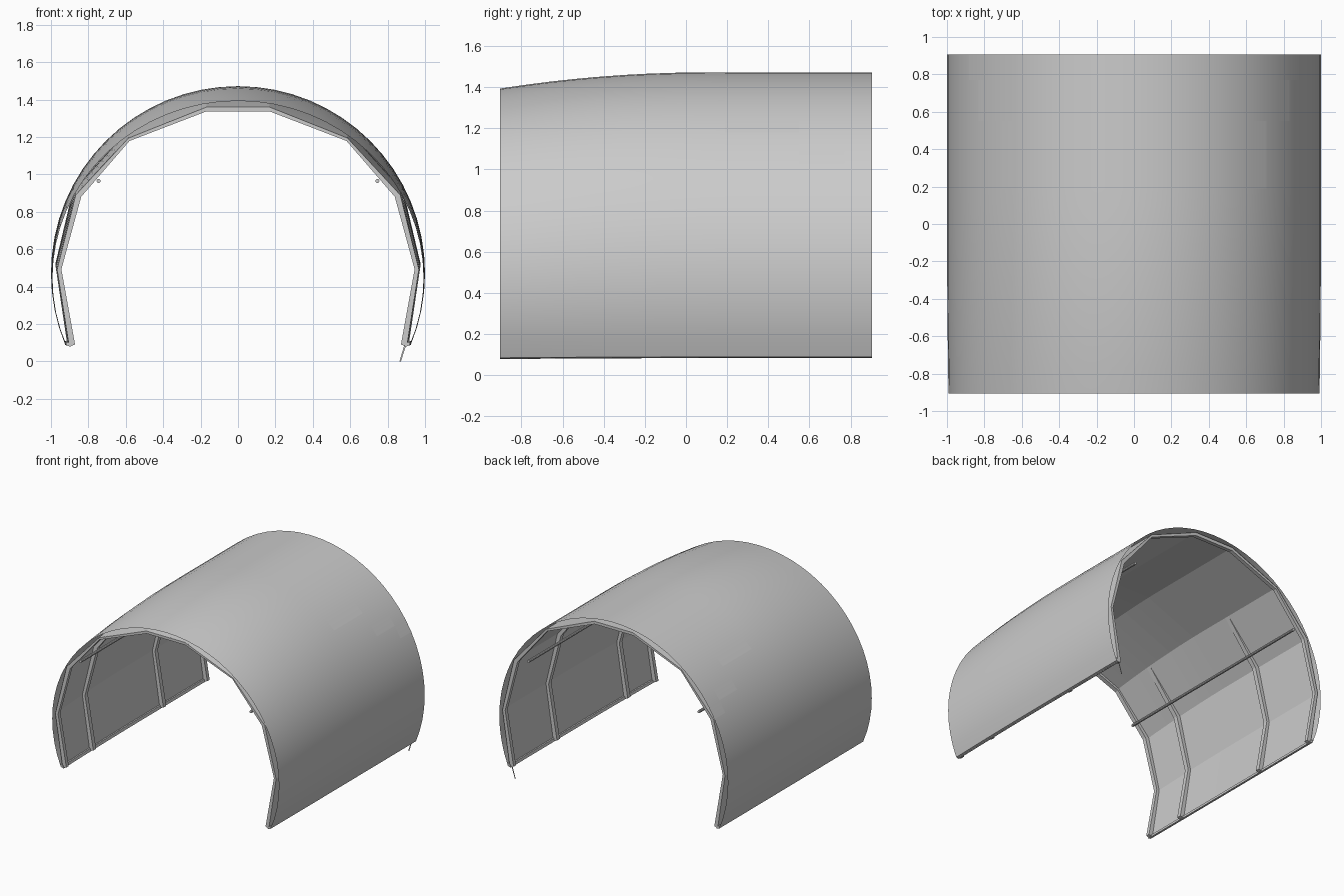
import bpy, bmesh, math

if "Cube" in bpy.data.objects:
    bpy.data.objects.remove(bpy.data.objects["Cube"])

ROWS = [-.905, -.77, -.66, -.55, -.44, -.3, -.18, -.04, .1, .19, .37, .55, .77, .905]
LINER = [(.91, .085), (.975, .52), (.875, .94), (.59, 1.262), (.17, 1.437)]
RIB = [(.878, .095), (.952, .52), (.845, .93), (.585, 1.245), (.17, 1.412)]


def mirror_profile(half):
    return half + [(-x, z) for x, z in reversed(half)]


def bend(x, y, z):
    # canopy droops and narrows slightly toward the front
    t = max(0.0, (.1 - y)) ** 2
    return (x * (1 - .008 * t), y, z * (1 - .053 * t))


def make(name, verts, faces, smooth=False, normals=True):
    me = bpy.data.meshes.new(name)
    me.from_pydata(verts, [], faces)
    if normals:
        bm = bmesh.new()
        bm.from_mesh(me)
        bmesh.ops.recalc_face_normals(bm, faces=bm.faces)
        bm.to_mesh(me)
        bm.free()
    ob = bpy.data.objects.new(name, me)
    bpy.context.collection.objects.link(ob)
    for p in me.polygons:
        p.use_smooth = smooth
    return ob


def sheet(name, profile, rows, closed=False, smooth=False, flip=False):
    n = len(profile)
    verts = [bend(x, y, z) for y in rows for x, z in profile]
    faces = []
    for r in range(len(rows) - 1):
        for i in range(n if closed else n - 1):
            j = (i + 1) % n
            f = (r * n + i, r * n + j, (r + 1) * n + j, (r + 1) * n + i)
            faces.append(f[::-1] if flip else f)
    if closed:
        faces += [tuple(range(n)), tuple(range(len(verts) - n, len(verts)))[::-1]]
    return make(name, verts, faces, smooth, normals=closed)


def arc(first, last, r=1.0):
    # 40 segments cover the full arch of 225 degrees
    a = [math.radians(-22.5 + 5.625 * i) for i in range(first, last + 1)]
    return [(r * math.cos(t), .472 + r * math.sin(t)) for t in a]


# outer cover and faceted inner lining
sheet("outer_cover", arc(0, 40), ROWS, smooth=True, flip=True)
sheet("inner_lining", mirror_profile(LINER), ROWS)

# stepped overlay patch on the rear of the roof
for k, (start, y0, y1) in enumerate([(12, .19, .55), (10, .55, .77), (9, .77, .905)]):
    sheet(f"roof_patch_{k}", arc(start, 40 - start, 1.0005), [y0, y1], smooth=True)


# arched ribs; the middle ones fade into the lining near the roof
def rib(name, y, w, inner, outer):
    n = len(inner)
    verts = [bend(x, yy, z) for yy in (y - w / 2, y + w / 2)
             for prof in (inner, outer) for x, z in prof]
    faces = []
    for i in range(n - 1):
        a, b, c, d = i, n + i, 2 * n + i, 3 * n + i
        faces += [(a, a + 1, b + 1, b), (c, d, d + 1, c + 1),
                  (a, c, c + 1, a + 1), (b, b + 1, d + 1, d)]
    for i in (0, n - 1):
        faces.append((i, n + i, 3 * n + i, 2 * n + i))
    make(name, verts, faces)


for k, y in enumerate((-.885, .885)):
    rib(f"end_rib_{k}", y, .03, mirror_profile(RIB), mirror_profile(LINER))
for k, y in enumerate((-.54, .34)):
    for s in (1, -1):
        inner = [(s * x, z) for x, z in RIB[:3] + [LINER[3]]]
        outer = [(s * (x + .002), z) for x, z in LINER[:4]]
        rib(f"side_rib_{k}_{'right' if s > 0 else 'left'}", y, .035, inner, outer)

for s, side in ((1, "right"), (-1, "left")):
    # bottom rail joining cover and lining
    sheet(f"bottom_rail_{side}",
          [(s * .924, .09), (s * .900, .083), (s * .905, .105), (s * .930, .112)],
          ROWS, closed=True)
    # long straight side rod
    bpy.ops.mesh.primitive_cylinder_add(vertices=10, radius=.011, depth=1.81,
                                        location=(s * .745, 0, .965),
                                        rotation=(math.pi / 2, 0, 0))
    bpy.context.object.name = f"side_rod_{side}"
    bpy.ops.object.shade_smooth_by_angle()

# loose flat strap hanging at the rear right corner
make("hanging_strap", [(.893, .895, .1), (.903, .895, .1), (.871, .895, 0), (.863, .895, 0)],
     [(0, 1, 2, 3)])
